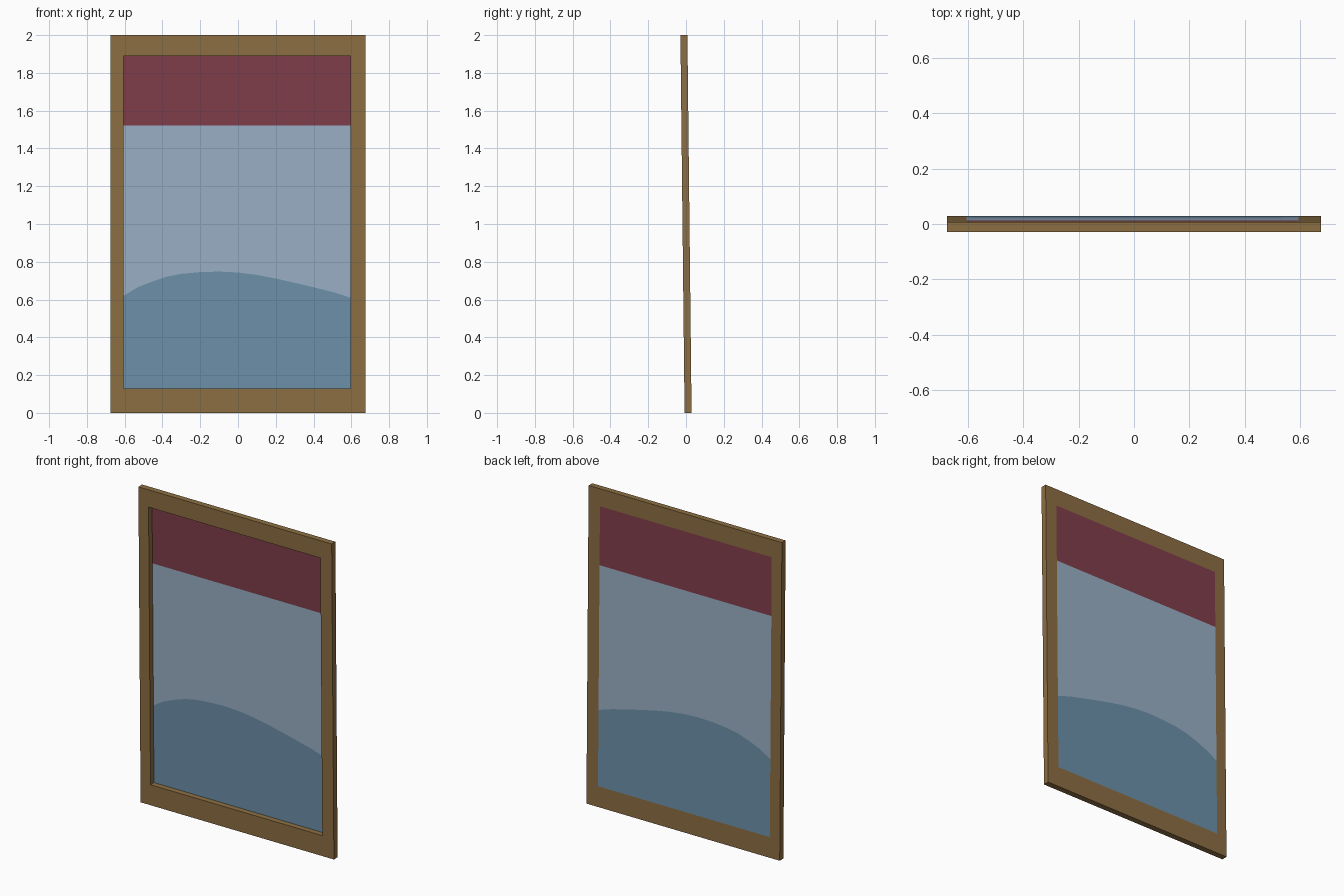
import bpy, bmesh

if "Cube" in bpy.data.objects:
    bpy.data.objects.remove(bpy.data.objects["Cube"])

TILT = 0.011           # the whole frame leans slightly forward
HALF_T = 0.0185        # half frame thickness
X0, X1 = -0.605, 0.595  # opening sides
Z0, Z1 = 0.13, 1.89     # opening bottom and top


def material(name, rgb):
    def lin(c):
        c /= 255
        return c / 12.92 if c <= 0.04045 else ((c + 0.055) / 1.055) ** 2.4
    m = bpy.data.materials.new(name)
    m.diffuse_color = (*[lin(c) for c in rgb], 1)
    m.use_nodes = True
    m.node_tree.nodes["Principled BSDF"].inputs["Base Color"].default_value = m.diffuse_color
    return m


def finish(name, bm, mat):
    bmesh.ops.recalc_face_normals(bm, faces=bm.faces)
    me = bpy.data.meshes.new(name)
    bm.to_mesh(me)
    bm.free()
    me.materials.append(mat)
    ob = bpy.data.objects.new(name, me)
    bpy.context.collection.objects.link(ob)
    ob.location.z = 1
    ob.rotation_euler.x = TILT
    return ob


def extrude_back(bm, depth):
    r = bmesh.ops.extrude_face_region(bm, geom=bm.faces[:])
    verts = [v for v in r["geom"] if isinstance(v, bmesh.types.BMVert)]
    bmesh.ops.translate(bm, verts=verts, vec=(0, depth, 0))


def ring(bm, x0, x1, z0, z1):
    return [bm.verts.new((x, -HALF_T, z - 1))
            for x, z in ((x0, z0), (x1, z0), (x1, z1), (x0, z1))]


wood = material("brown wood", (141, 111, 67))
red = material("dark red", (129, 62, 75))
sky = material("pale blue", (154, 176, 199))
water = material("mid blue", (109, 145, 171))

# Frame: four flat rails extruded as one ring
bm = bmesh.new()
outer = ring(bm, -0.675, 0.675, 0, 2)
inner = ring(bm, X0, X1, Z0, Z1)
for i in range(4):
    j = (i + 1) % 4
    bm.faces.new((outer[i], outer[j], inner[j], inner[i]))
extrude_back(bm, 2 * HALF_T)
finish("frame", bm, wood)


# Panels: thin plates flush with the back of the frame
def panel(name, lower, upper, mat):
    bm = bmesh.new()
    t = 0.002
    bm.faces.new([bm.verts.new((x, HALF_T - t, z - 1))
                  for x, z in lower + upper[::-1]])
    extrude_back(bm, t)
    finish(name, bm, mat)


hill = [(X0, 0.62), (-0.53, 0.665), (-0.45, 0.697), (-0.38, 0.72), (-0.3, 0.736),
        (-0.2, 0.745), (-0.1, 0.748), (0, 0.743), (0.1, 0.73), (0.2, 0.711),
        (0.35, 0.677), (0.5, 0.64), (X1, 0.61)]
band = [(X0, 1.52), (X1, 1.52)]
panel("lower_panel", [(X0, Z0), (X1, Z0)], hill, water)
panel("middle_panel", hill, band, sky)
panel("top_panel", band, [(X0, Z1), (X1, Z1)], red)
